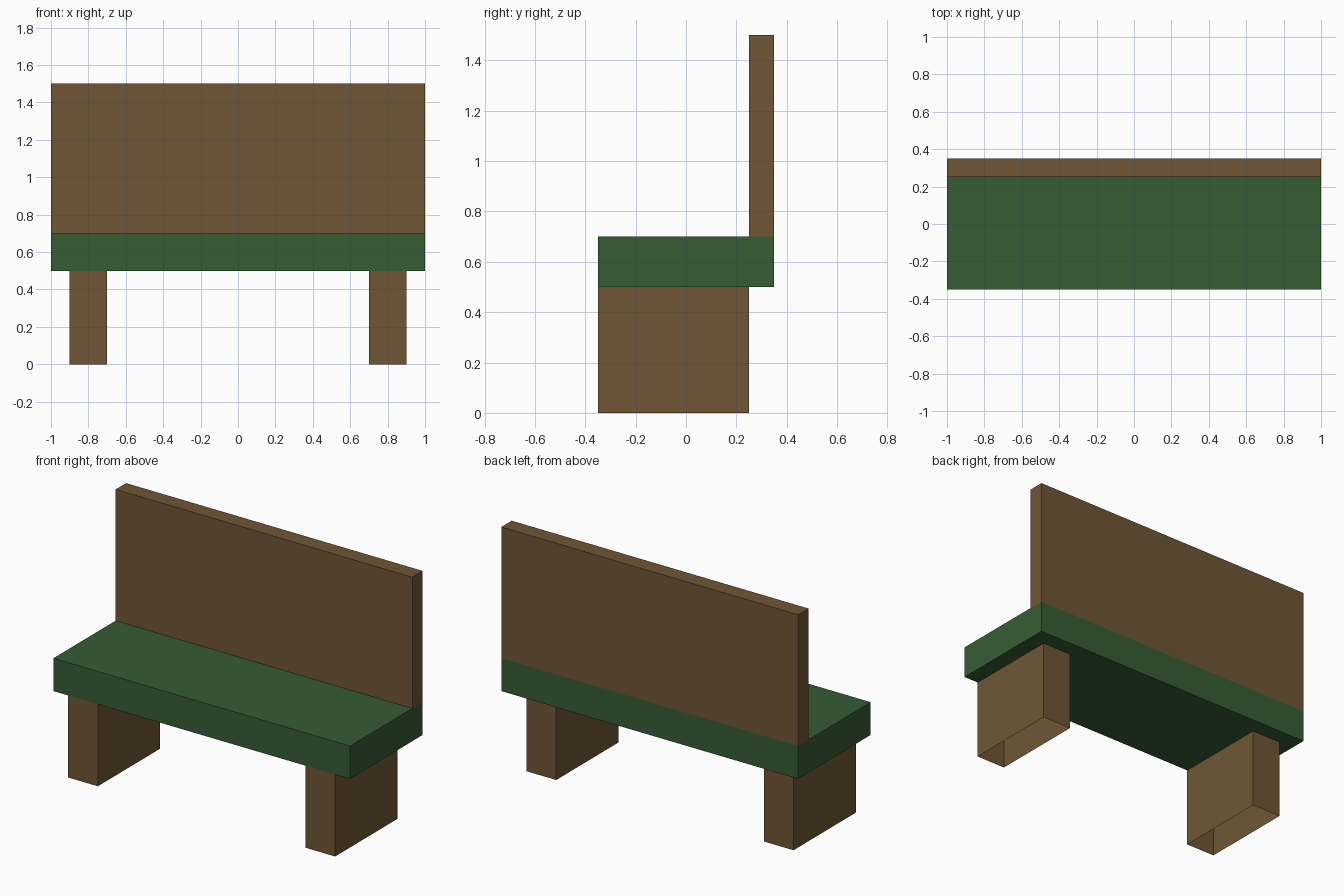
import bpy
import bmesh
from mathutils import Vector

if "Cube" in bpy.data.objects:
    bpy.data.objects.remove(bpy.data.objects["Cube"])


def make_material(name, rgb):
    mat = bpy.data.materials.new(name)
    mat.diffuse_color = (*rgb, 1.0)
    mat.use_nodes = True
    mat.node_tree.nodes["Principled BSDF"].inputs["Base Color"].default_value = mat.diffuse_color
    return mat


wood = make_material("brown wood", (0.160, 0.094, 0.036))
cushion = make_material("green cushion", (0.036, 0.108, 0.035))


def box(name, low, high, mat, open_top=False, open_bottom=False):
    """Box between two corners, optionally without its top or bottom face."""
    low, high = Vector(low), Vector(high)
    bm = bmesh.new()
    bmesh.ops.create_cube(bm, size=1.0)
    for v in bm.verts:
        v.co = (low + high) / 2 + v.co * (high - low)
    bm.normal_update()
    removed = [f for f in bm.faces
               if (open_top and f.normal.z > 0.5) or (open_bottom and f.normal.z < -0.5)]
    bmesh.ops.delete(bm, geom=removed, context='FACES')
    mesh = bpy.data.meshes.new(name)
    bm.to_mesh(mesh)
    bm.free()
    mesh.materials.append(mat)
    obj = bpy.data.objects.new(name, mesh)
    bpy.context.collection.objects.link(obj)
    return obj


# Seat slab
box("seat", (-1, -0.35, 0.5), (1, 0.35, 0.7), cushion)

# Backrest standing on the rear edge of the seat
box("backrest", (-1, 0.25, 0.7), (1, 0.35, 1.5), wood, open_bottom=True)

# Two hollow legs, open at the floor and closed above by the seat
for side, x in (("left", -0.8), ("right", 0.8)):
    box(side + "_leg", (x - 0.1, -0.35, 0), (x + 0.1, 0.25, 0.5), wood,
        open_top=True, open_bottom=True)
